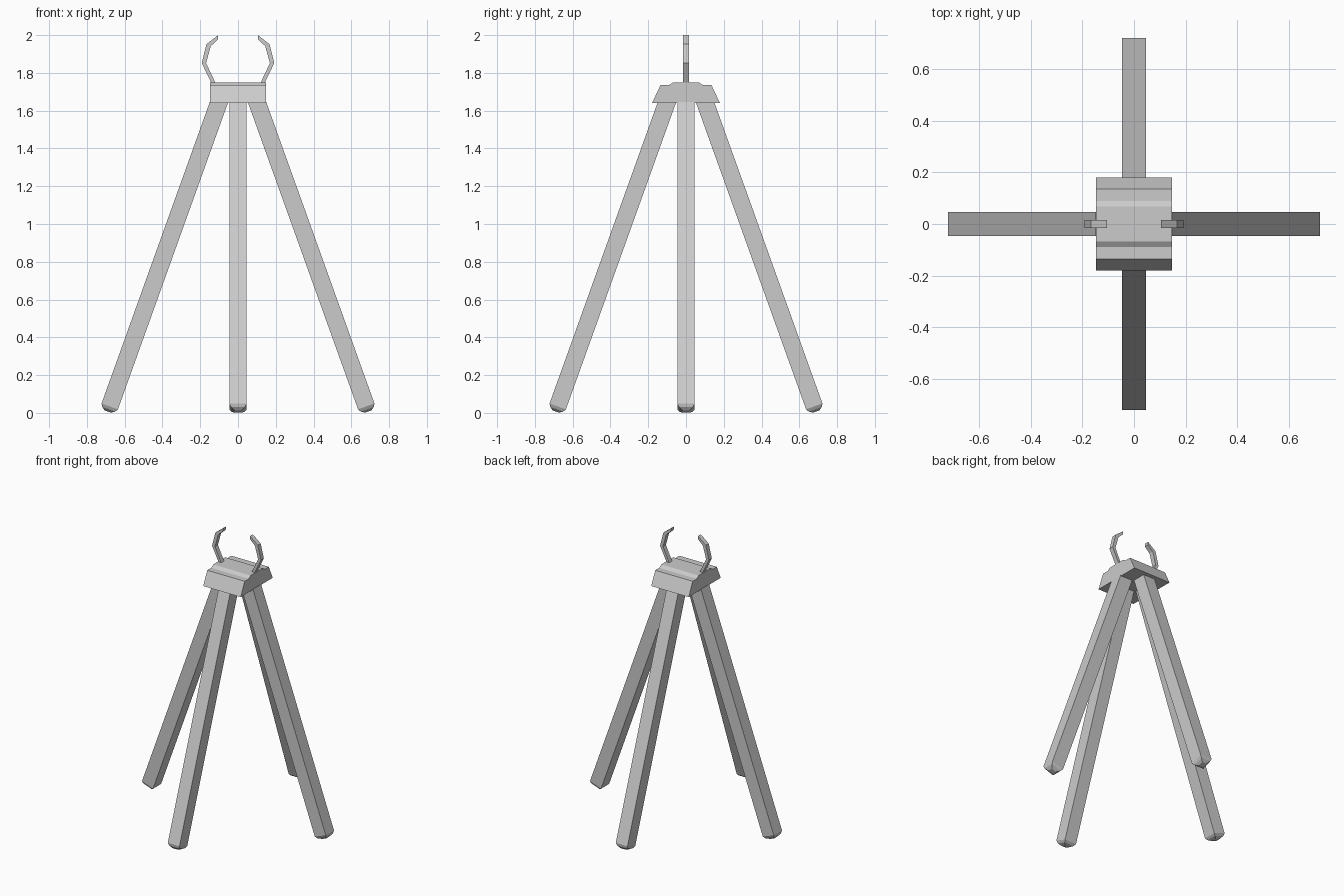
import bpy, bmesh
from math import radians, sin, cos, tan, pi
from mathutils import Matrix

if "Cube" in bpy.data.objects:
    bpy.data.objects.remove(bpy.data.objects["Cube"])


def make_object(name, bm):
    bmesh.ops.recalc_face_normals(bm, faces=bm.faces)
    mesh = bpy.data.meshes.new(name)
    bm.to_mesh(mesh)
    bm.free()
    obj = bpy.data.objects.new(name, mesh)
    bpy.context.collection.objects.link(obj)
    return obj


def extrude_profile(name, pts, half, place):
    """Extrude a 2D outline symmetrically; place(u, v, d) gives the 3D point."""
    bm = bmesh.new()
    a = [bm.verts.new(place(u, v, -half)) for u, v in pts]
    b = [bm.verts.new(place(u, v, half)) for u, v in pts]
    bm.faces.new(a)
    bm.faces.new(b[::-1])
    n = len(pts)
    for i in range(n):
        j = (i + 1) % n
        bm.faces.new((a[i], a[j], b[j], b[i]))
    return make_object(name, bm)


def make_leg(name, turn):
    """Square splayed leg with a flat top and a domed foot."""
    tilt, half, top = radians(19.75), 0.046, 1.645
    cx, cz = 0.679, 0.0345
    bm = bmesh.new()
    rings = []
    # (half width, distance past the leg end); first ring is the flat top
    for r, h in ((half, None), (half, 0), (0.037, 0.016), (0.018, 0.029)):
        ring = []
        for su, sv in ((-1, -1), (1, -1), (1, 1), (-1, 1)):
            if h is None:
                x = cx - (top - cz) * tan(tilt) + su * r / cos(tilt)
                z = top
            else:
                x = cx + h * sin(tilt) + su * r * cos(tilt)
                z = cz - h * cos(tilt) + su * r * sin(tilt)
            ring.append(bm.verts.new((x, sv * r, z)))
        rings.append(ring)
    for a, b in zip(rings, rings[1:]):
        for i in range(4):
            j = (i + 1) % 4
            bm.faces.new((a[i], a[j], b[j], b[i]))
    bm.faces.new(rings[0])
    bm.faces.new(rings[-1])
    bm.transform(Matrix.Rotation(turn, 4, 'Z'))
    return make_object(name, bm)


# Four legs
for i, side in enumerate(("right", "back", "left", "front")):
    make_leg(side + "_leg", i * pi / 2)

# Head block with sloped sides and a raised centre
half_profile = [(0.18, 1.64), (0.135, 1.735), (0.09, 1.735), (0.067, 1.75)]
profile = half_profile + [(-y, z) for y, z in reversed(half_profile)]
extrude_profile("head_block", profile, 0.147, lambda u, v, d: (d, u, v))

# Pair of curved cradle prongs
prong = [(0.138, 1.74), (0.192, 1.852), (0.167, 1.952), (0.105, 2.0),
         (0.105, 1.978), (0.144, 1.942), (0.169, 1.852), (0.116, 1.74)]
for side, s in (("left", -1), ("right", 1)):
    extrude_profile(side + "_prong", prong, 0.016,
                    lambda u, v, d, s=s: (s * u, d, v))
